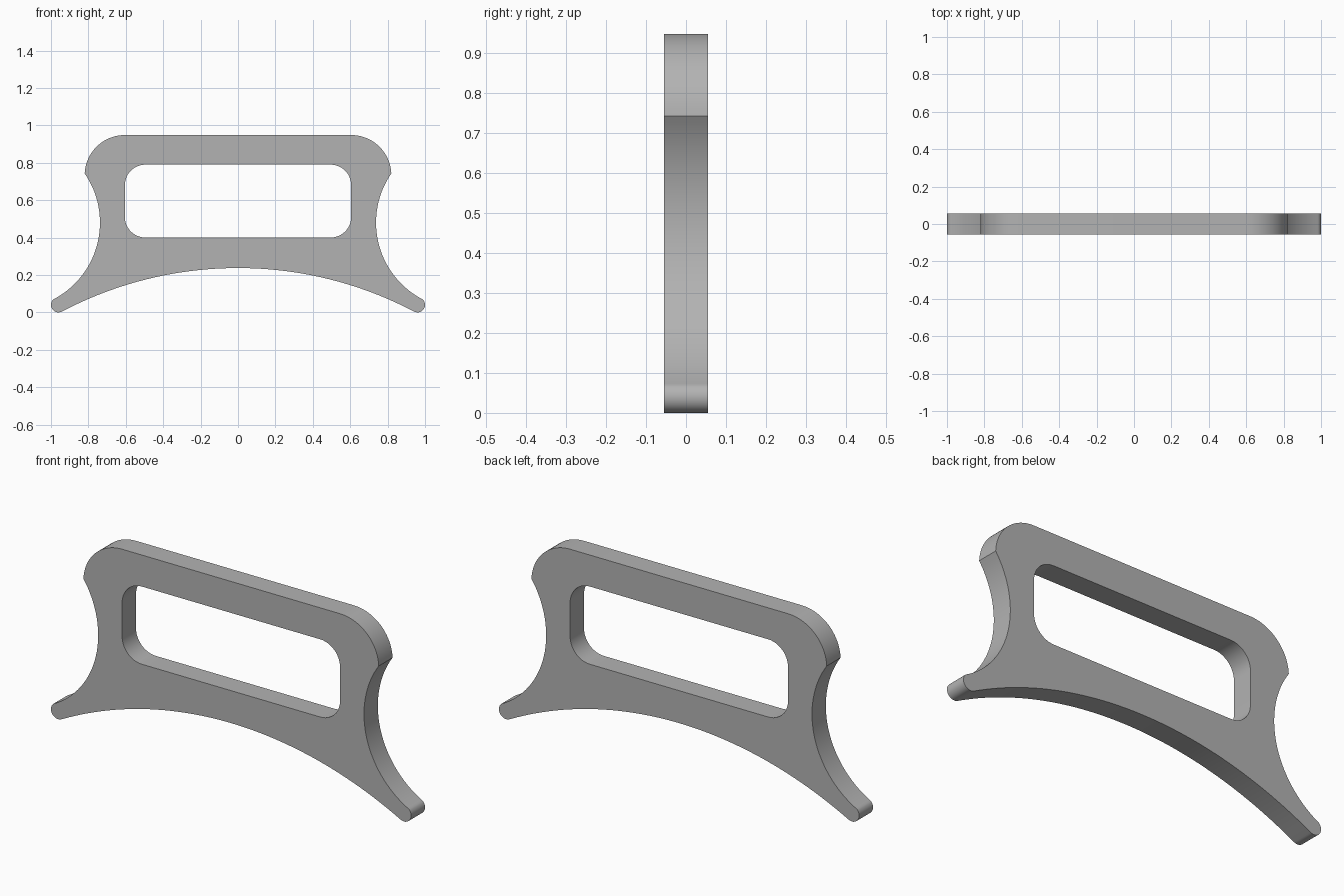
import bpy
import bmesh
from math import atan2, cos, hypot, pi, radians, sin

cube = bpy.data.objects.get("Cube")
if cube:
    bpy.data.objects.remove(cube, do_unlink=True)

HALF_DEPTH = 0.055


def arc(cx, cz, r, start, end, steps):
    """Points along an arc, angles in degrees."""
    angles = [radians(start + (end - start) * i / steps) for i in range(steps + 1)]
    return [(cx + r * cos(a), cz + r * sin(a)) for a in angles]


def mirrored(half):
    """Close a right-hand half outline with its mirror image."""
    return half + [(-x, z) for x, z in reversed(half) if x > 1e-5]


# Outer outline: rounded shoulder, concave side, round foot tip, arched underside
shoulder = arc(0.605, 0.733, 0.215, 90, 3, 20)
side = arc(1.201, 0.48, 0.463, 145.4, 241.5, 32)
tip = arc(0.96, 0.04, 0.04, 55, -117.7, 18)
underside = arc(0, -1.783, 2.02, 62.3, 90, 24)
outer = mirrored(shoulder + side + tip[1:] + underside[1:])

# Grip opening: rounded rectangle
opening = mirrored(arc(0.495, 0.68, 0.11, 90, 0, 12) + arc(0.495, 0.51, 0.11, 0, -90, 12))

# Fill the flat profile around the opening, then extrude it to depth
bm = bmesh.new()
for loop in (outer, opening):
    verts = [bm.verts.new((x, -HALF_DEPTH, z)) for x, z in loop]
    for i, v in enumerate(verts):
        bm.edges.new((v, verts[(i + 1) % len(verts)]))
bmesh.ops.triangle_fill(bm, edges=bm.edges[:], use_beauty=True, normal=(0, -1, 0))
result = bmesh.ops.extrude_face_region(bm, geom=bm.faces[:], use_keep_orig=True)
new_verts = [g for g in result["geom"] if isinstance(g, bmesh.types.BMVert)]
bmesh.ops.translate(bm, verts=new_verts, vec=(0, 2 * HALF_DEPTH, 0))
bmesh.ops.recalc_face_normals(bm, faces=bm.faces[:])

mesh = bpy.data.meshes.new("handle_plate")
bm.to_mesh(mesh)
bm.free()
plate = bpy.data.objects.new("handle_plate", mesh)
bpy.context.collection.objects.link(plate)

# Single plain grey
grey = bpy.data.materials.new("plain_grey")
grey.use_nodes = True
colour = (0.45, 0.45, 0.45, 1)
grey.diffuse_color = colour
grey.node_tree.nodes["Principled BSDF"].inputs["Base Color"].default_value = colour
mesh.materials.append(grey)

# Smooth curved walls, sharp rims
bpy.ops.object.select_all(action="DESELECT")
plate.select_set(True)
bpy.context.view_layer.objects.active = plate
bpy.ops.object.shade_smooth_by_angle(angle=radians(25))
